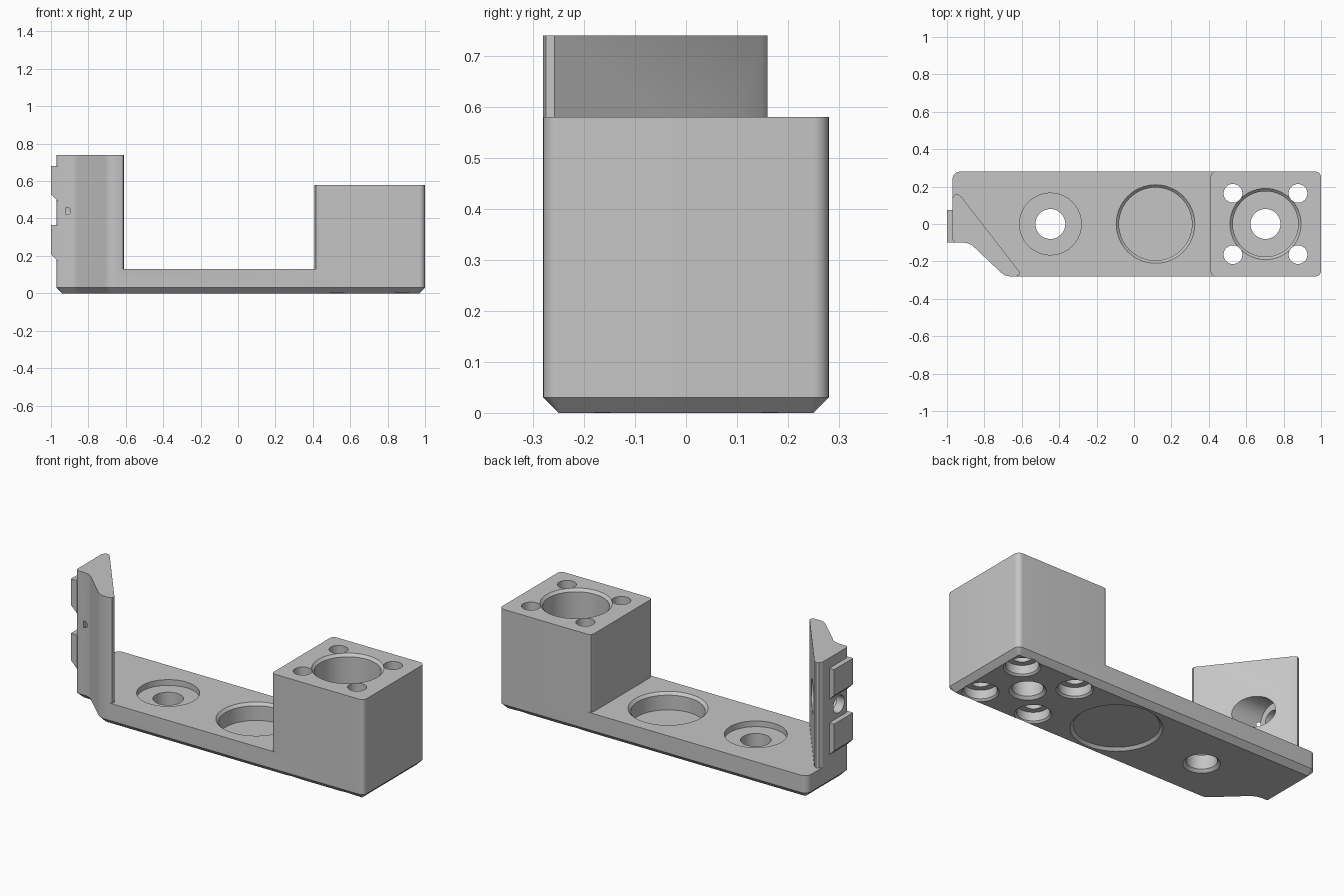
import bpy, bmesh, math
from mathutils import Vector, Matrix

if "Cube" in bpy.data.objects:
    bpy.data.objects.remove(bpy.data.objects["Cube"])

grey = bpy.data.materials.new("machined_grey")
grey.use_nodes = True
colour = (0.56, 0.56, 0.56, 1)
grey.diffuse_color = colour
grey.node_tree.nodes["Principled BSDF"].inputs["Base Color"].default_value = colour


def rounded(corners, inset=0.0, steps=8):
    """Counter-clockwise outline from (x, y, radius) corners, optionally inset."""
    out = []
    for i, (x, y, r) in enumerate(corners):
        p = Vector((x, y, 0))
        u = (Vector((*corners[i - 1][:2], 0)) - p).normalized()
        v = (Vector((*corners[(i + 1) % len(corners)][:2], 0)) - p).normalized()
        half = u.angle(v) / 2
        mid = (u + v).normalized()
        convex = 1 if u.cross(v).z < 0 else -1
        p = p + mid * (convex * inset / math.sin(half))
        r = max(r - convex * inset, 0.004)
        c = p + mid * (r / math.sin(half))
        t = r / math.tan(half)
        s, e = (p + u * t - c).normalized(), (p + v * t - c).normalized()
        out += [c + s.slerp(e, k / steps) * r for k in range(steps + 1)]
    return out


def stack(name, rings, matrix=Matrix()):
    """Closed solid through equal-length rings of points."""
    bm = bmesh.new()
    loops = [[bm.verts.new(matrix @ p) for p in ring] for ring in rings]
    n = len(loops[0])
    for a, b in zip(loops, loops[1:]):
        for i in range(n):
            j = (i + 1) % n
            bm.faces.new((a[i], a[j], b[j], b[i]))
    bm.faces.new(loops[0][::-1])
    bm.faces.new(loops[-1])
    bmesh.ops.recalc_face_normals(bm, faces=bm.faces)
    mesh = bpy.data.meshes.new(name)
    bm.to_mesh(mesh)
    bm.free()
    mesh.materials.append(grey)
    ob = bpy.data.objects.new(name, mesh)
    bpy.context.collection.objects.link(ob)
    return ob


def prism(name, outline, low, high, matrix=Matrix()):
    return stack(name, [[Vector((p[0], p[1], z)) for p in outline] for z in (low, high)], matrix)


def turned(name, profile, matrix, sides=64):
    """Turned solid from (radius, height) pairs."""
    turns = [math.tau * k / sides for k in range(sides)]
    return stack(name, [[Vector((r * math.cos(a), r * math.sin(a), h)) for a in turns]
                        for r, h in profile], matrix)


def activate(ob):
    bpy.ops.object.select_all(action='DESELECT')
    ob.select_set(True)
    bpy.context.view_layer.objects.active = ob


def cut(body, cutter):
    cutter.hide_render = True
    mod = body.modifiers.new("cut", 'BOOLEAN')
    mod.operation, mod.solver, mod.object = 'DIFFERENCE', 'EXACT', cutter
    activate(body)
    bpy.ops.object.modifier_apply(modifier=mod.name)
    bpy.data.objects.remove(cutter)


# Full-height blank with a chamfered underside
footprint = [(1, -.28, .03), (1, .28, .03), (-.97, .28, .04),
             (-.97, -.1, .02), (-.88, -.1, .08), (-.69, -.28, .08)]
side = rounded(footprint)
foot = rounded(footprint, inset=.03)
body = stack("bracket_body", [[Vector((p.x, p.y, z)) for p in ring]
                              for ring, z in ((foot, 0), (side, .03), (side, .74))])

# Clear the space between the corner post and the end block
clearance = [(-.63, -.6), (-.63, -.28), (-.615, -.275), (-.61, -.258),
             (-.925, .148), (-.945, .16), (-.96, .155), (-.975, .13),
             (-1.2, .13), (-1.2, .6), (.43, .6), (.43, .28),
             (.416, .272), (.41, .255), (.41, -.255), (.416, -.272),
             (.43, -.28), (.43, -.6)]
cut(body, prism("clearance", clearance, .13, .9))
cut(body, prism("block_top_trim", [(.3, -.5), (1.2, -.5), (1.2, .5), (.3, .5)], .58, .9))

# Floor bores: counterbored hole, round pocket, shallow recess underneath
block_x = .703
bores = [
    (-.447, 0, [(.105, -.01), (.08, .015), (.08, .097), (.165, .097), (.165, .2)]),
    (.115, 0, [(.195, .03), (.195, .115), (.225, .145)]),
    (.115, 0, [(.24, -.005), (.22, .015)]),
    (block_x, 0, [(.105, -.01), (.08, .015), (.08, .1), (.175, .1), (.175, .565), (.205, .595)]),
]
# Four screw holes with wide seats below
for sx in (-1, 1):
    for sy in (-1, 1):
        bores.append((block_x + sx * .174, sy * .164,
                      [(.105, -.01), (.085, .01), (.085, .06), (.05, .06), (.05, .7)]))
for x, y, profile in bores:
    cut(body, turned("bore", profile, Matrix.Translation((x, y, 0))))

# Sideways counterbored hole through the post
sideways = Matrix.Translation((0, -.012, .44)) @ Matrix.Rotation(math.pi / 2, 4, 'Y')
cut(body, turned("post_bore", [(.05, -1.1), (.05, -.92), (.09, -.92), (.09, -.5)], sideways))
activate(body)
bpy.ops.object.shade_smooth_by_angle(angle=math.radians(25))

# Locating tabs on the outer side of the post, sloped underneath
upright = Matrix.Rotation(math.pi / 2, 4, 'X')
for name, low, high in (("upper_tab", .53, .68), ("lower_tab", .21, .365)):
    outline = [(-.96, low - .04), (-.96, high), (-1, high), (-1, low)]
    prism(name, outline, -.075, .1, upright)
